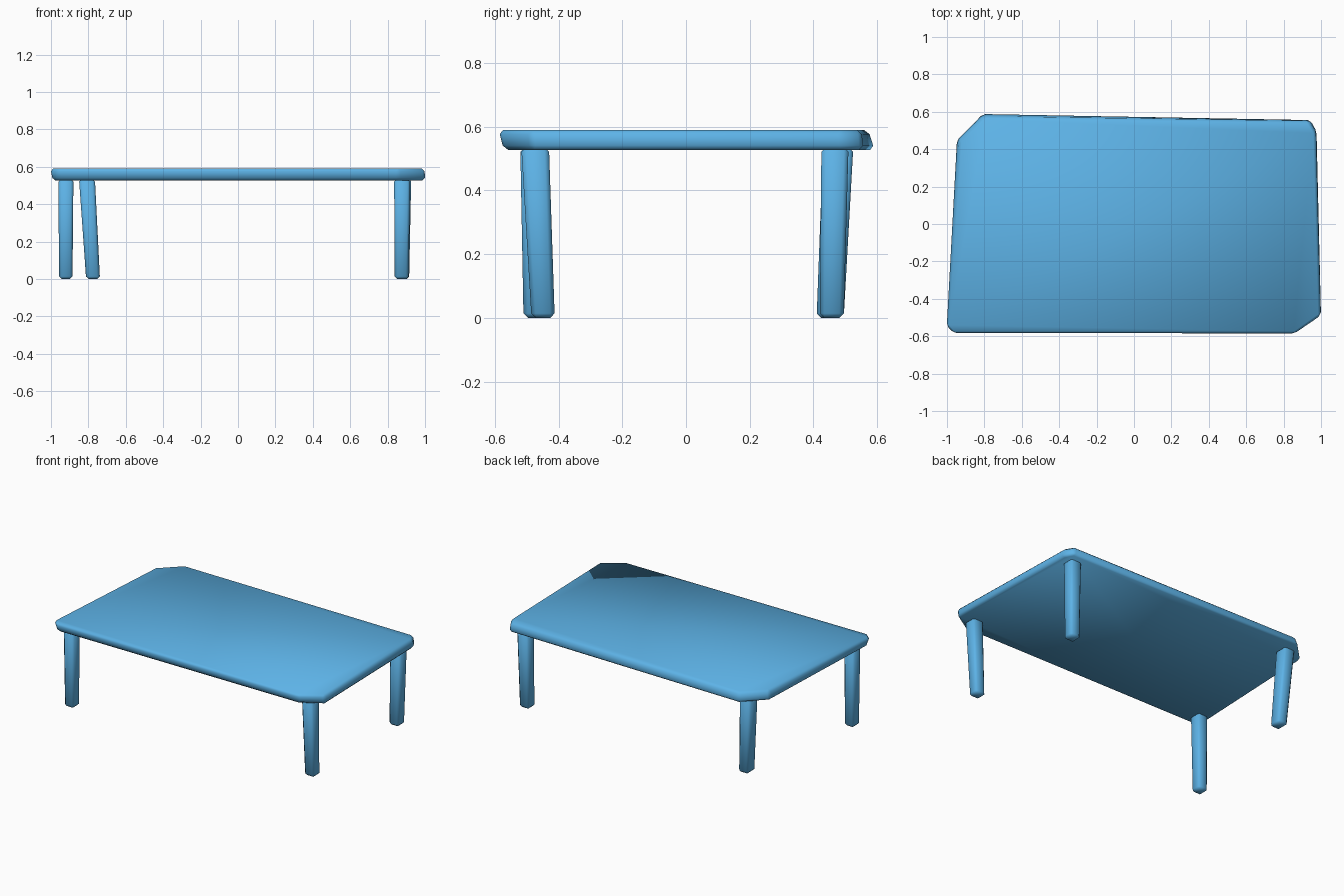
import bpy, bmesh
from math import radians

if "Cube" in bpy.data.objects:
    bpy.data.objects.remove(bpy.data.objects["Cube"])

blue = bpy.data.materials.new("blue paint")
blue.diffuse_color = (0.11, 0.45, 0.80, 1.0)
blue.use_nodes = True
blue.node_tree.nodes["Principled BSDF"].inputs["Base Color"].default_value = blue.diffuse_color


def loft(name, rings, bevel, segments):
    """Solid skinned through matching outlines, with softened edges."""
    bm = bmesh.new()
    loops = [[bm.verts.new(p) for p in ring] for ring in rings]
    n = len(loops[0])
    for a, b in zip(loops, loops[1:]):
        for i in range(n):
            j = (i + 1) % n
            bm.faces.new((a[i], a[j], b[j], b[i]))
    bm.faces.new(loops[0][::-1])
    bm.faces.new(loops[-1])
    bmesh.ops.recalc_face_normals(bm, faces=bm.faces)
    for f in bm.faces:
        f.smooth = True
    mesh = bpy.data.meshes.new(name)
    bm.to_mesh(mesh)
    bm.free()
    mesh.materials.append(blue)
    obj = bpy.data.objects.new(name, mesh)
    bpy.context.collection.objects.link(obj)
    mod = obj.modifiers.new("soft edges", 'BEVEL')
    mod.width = bevel
    mod.segments = segments
    mod.limit_method = 'ANGLE'
    mod.angle_limit = radians(25)
    return obj


# Rough slab top: irregular outline with clipped corners
under = [(-0.955, -0.565), (0.855, -0.572), (1.0, -0.485), (0.977, 0.495),
         (0.945, 0.557), (-0.81, 0.592), (-0.95, 0.45), (-0.99, -0.54)]
upper = [(-0.965, -0.588), (0.86, -0.588), (0.998, -0.49), (0.972, 0.49),
         (0.935, 0.55), (-0.80, 0.572), (-0.935, 0.44), (-1.004, -0.545)]
loft("table_top", [[(x, y, 0.527) for x, y in under],
                   [(x, y, 0.590) for x, y in upper]], 0.014, 1)


# Hand-cut legs: each leans slightly and tapers towards the foot
def leg(name, top, foot):
    rings = []
    for (x0, x1, y0, y1), z in ((foot, 0.0), (top, 0.535)):
        rings.append([(x0, y0, z), (x1, y0, z), (x1, y1, z), (x0, y1, z)])
    loft(name, rings, 0.014, 1)


leg("front_left_leg", (-0.96, -0.88, -0.52, -0.435), (-0.957, -0.885, -0.51, -0.435))
leg("front_right_leg", (0.835, 0.92, -0.517, -0.43), (0.837, 0.912, -0.485, -0.412))
leg("back_left_leg", (-0.85, -0.765, 0.43, 0.525), (-0.812, -0.738, 0.41, 0.495))
leg("back_right_leg", (0.84, 0.926, 0.425, 0.51), (0.84, 0.915, 0.42, 0.495))
